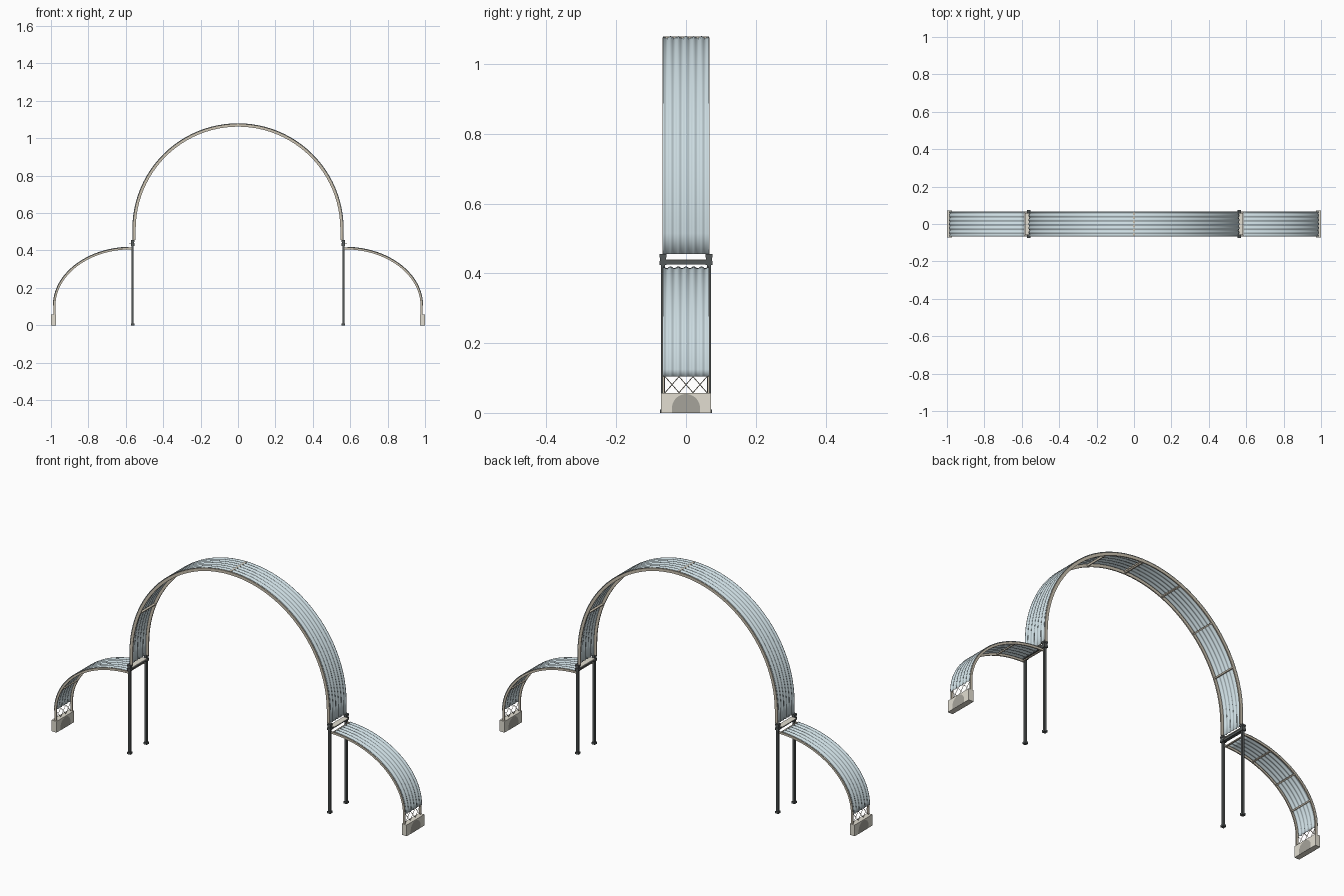
import bpy, bmesh, math
from mathutils import Vector

cube = bpy.data.objects.get("Cube")
if cube:
    bpy.data.objects.remove(cube)


def material(name, rgb):
    m = bpy.data.materials.new(name)
    m.use_nodes = True
    m.diffuse_color = (*rgb, 1)
    m.node_tree.nodes["Principled BSDF"].inputs["Base Color"].default_value = (*rgb, 1)
    return m


PANEL = material("pale blue sheet", (0.60, 0.71, 0.75))
RIB = material("warm beige frame", (0.60, 0.54, 0.44))
STEEL = material("dark steel", (0.09, 0.10, 0.10))
STONE = material("light concrete", (0.76, 0.73, 0.64))
RECESS = material("shaded concrete", (0.38, 0.37, 0.33))


def finish(name, bm, mat, smooth=False):
    bmesh.ops.recalc_face_normals(bm, faces=bm.faces)
    mesh = bpy.data.meshes.new(name)
    bm.to_mesh(mesh)
    bm.free()
    mesh.materials.append(mat)
    ob = bpy.data.objects.new(name, mesh)
    bpy.context.collection.objects.link(ob)
    if smooth:
        bpy.ops.object.select_all(action="DESELECT")
        ob.select_set(True)
        bpy.context.view_layer.objects.active = ob
        bpy.ops.object.shade_smooth_by_angle(angle=math.radians(40))
    return ob


def add_box(bm, lo, hi):
    verts = bmesh.ops.create_cube(bm, size=1)["verts"]
    for v in verts:
        v.co = Vector([a + (b - a) * (c + 0.5) for a, b, c in zip(lo, hi, v.co)])


def box(name, lo, hi, mat):
    bm = bmesh.new()
    add_box(bm, lo, hi)
    return finish(name, bm, mat)


def bar(bm, a, b, r):
    # Thin square bar between two points
    a, b = Vector(a), Vector(b)
    verts = bmesh.ops.create_cone(bm, cap_ends=True, segments=4, radius1=r, radius2=r,
                                  depth=(b - a).length)["verts"]
    rot = (b - a).to_track_quat("Z", "Y")
    for v in verts:
        v.co = rot @ v.co + (a + b) / 2


def sweep(bm, path, profile, closed):
    # path: (x, z, normal x, normal z); profile: (y, offset along normal)
    rings = [[bm.verts.new((x + nx * o, y, z + nz * o)) for y, o in profile]
             for x, z, nx, nz in path]
    n = len(profile)
    for r0, r1 in zip(rings, rings[1:]):
        for i in range(n if closed else n - 1):
            j = (i + 1) % n
            bm.faces.new((r0[i], r0[j], r1[j], r1[i]))
    if closed:
        bm.faces.new(rings[0])
        bm.faces.new(rings[-1])


def ellipse_point(cx, cz, a, b, deg):
    c, s = math.cos(math.radians(deg)), math.sin(math.radians(deg))
    n = Vector((c / a, s / b)).normalized()
    return (cx + a * c, cz + b * s, n.x, n.y)


def rect(y0, y1, o0, o1):
    return [(y0, o0), (y1, o0), (y1, o1), (y0, o1)]


WAVES, STEPS = 6, 8
HALF = 0.0665
corrugation = [(-HALF + 2 * HALF * i / (WAVES * STEPS),
                -0.003 + 0.0025 * math.cos(2 * math.pi * i / STEPS))
               for i in range(WAVES * STEPS + 1)]


def vault(name, panel_path, rib_path, purlins, depth):
    # Corrugated skin lying over the ribs
    bm = bmesh.new()
    sweep(bm, panel_path, corrugation, False)
    skin = finish(name + "_corrugated_skin", bm, PANEL, True)
    mod = skin.modifiers.new("Thickness", "SOLIDIFY")
    mod.thickness = 0.001
    mod.offset = 0
    # Edge ribs
    bm = bmesh.new()
    for s in (-1, 1):
        sweep(bm, rib_path, rect(s * 0.0615, s * 0.067, -depth, -0.0035), True)
    finish(name + "_edge_ribs", bm, RIB, True)
    # Cross purlins under the skin
    bm = bmesh.new()
    for x, z, nx, nz in purlins:
        t = 0.0035
        ends = [(x - nz * t, z + nx * t, nx, nz), (x + nz * t, z - nx * t, nx, nz)]
        sweep(bm, ends, rect(-0.062, 0.062, 0.002 - depth, -0.0068), True)
    finish(name + "_purlins", bm, RIB)


# Tall central arch
R, CZ = 0.565, 0.515
arc = [ellipse_point(0, CZ, R, R, i * 180 / 48) for i in range(49)]
path = [(R, 0.455, 1, 0)] + arc + [(-R, 0.455, -1, 0)]
vault("main_arch", path, path,
      [ellipse_point(0, CZ, R, R, 22.5 * i) for i in range(1, 8)], 0.018)
box("ridge_strip", (-0.006, -0.066, 1.07), (0.006, 0.066, 1.0785), RIB)

for side, s in (("left", 1), ("right", -1)):
    # Low half arch at each side
    def flip(p):
        return (s * p[0], p[1], s * p[2], p[3])

    def low(deg):
        return flip(ellipse_point(0.57, 0.105, 0.42, 0.315, deg))

    low_arc = [low(i * 88 / 24) for i in range(25)]
    foot = flip((0.99, 0.05, 1, 0))
    vault(side + "_low_arch", low_arc, [foot] + low_arc + [low(90)],
          [low(d) for d in (22.5, 45, 67.5, 89)], 0.014)

    # Cross-braced opening above the footing
    bm = bmesh.new()
    x = s * 0.984
    for i in range(3):
        y0, y1 = -0.06 + 0.04 * i, -0.02 + 0.04 * i
        bar(bm, (x, y0, 0.058), (x, y1, 0.104), 0.0012)
        bar(bm, (x, y1, 0.058), (x, y0, 0.104), 0.0012)
    finish(side + "_lattice", bm, RIB)

    # Footing block with a flush arched niche on both faces
    box(side + "_footing", (s * 0.972, -0.071, 0), (s * 0.9995, 0.071, 0.057), STONE)
    bm = bmesh.new()
    arch = [(0.04 * math.cos(math.pi * i / 20), 0.014 + 0.04 * math.sin(math.pi * i / 20))
            for i in range(21)]
    for x in (0.9715, 1.0):
        bm.faces.new([bm.verts.new((s * x, y, z))
                      for y, z in [(0.04, 0)] + arch + [(-0.04, 0)]])
    finish(side + "_footing_niches", bm, RECESS)

    # Posts with foot plates and caps
    bm = bmesh.new()
    for e in (-1, 1):
        y = e * 0.066
        for half, z0, z1 in ((0.0055, 0, 0.43), (0.009, 0, 0.01),
                             (0.0095, 0.424, 0.436), (0.008, 0.436, 0.446),
                             (0.0095, 0.446, 0.455)):
            add_box(bm, (s * 0.563 - half, y - half, z0), (s * 0.563 + half, y + half, z1))
    finish(side + "_posts", bm, STEEL)

    # Beam between the posts with a pale capping board
    box(side + "_beam", (s * 0.556, -0.064, 0.426), (s * 0.572, 0.064, 0.437), STEEL)
    box(side + "_beam_capping", (s * 0.553, -0.058, 0.437), (s * 0.583, 0.058, 0.44), STONE)
